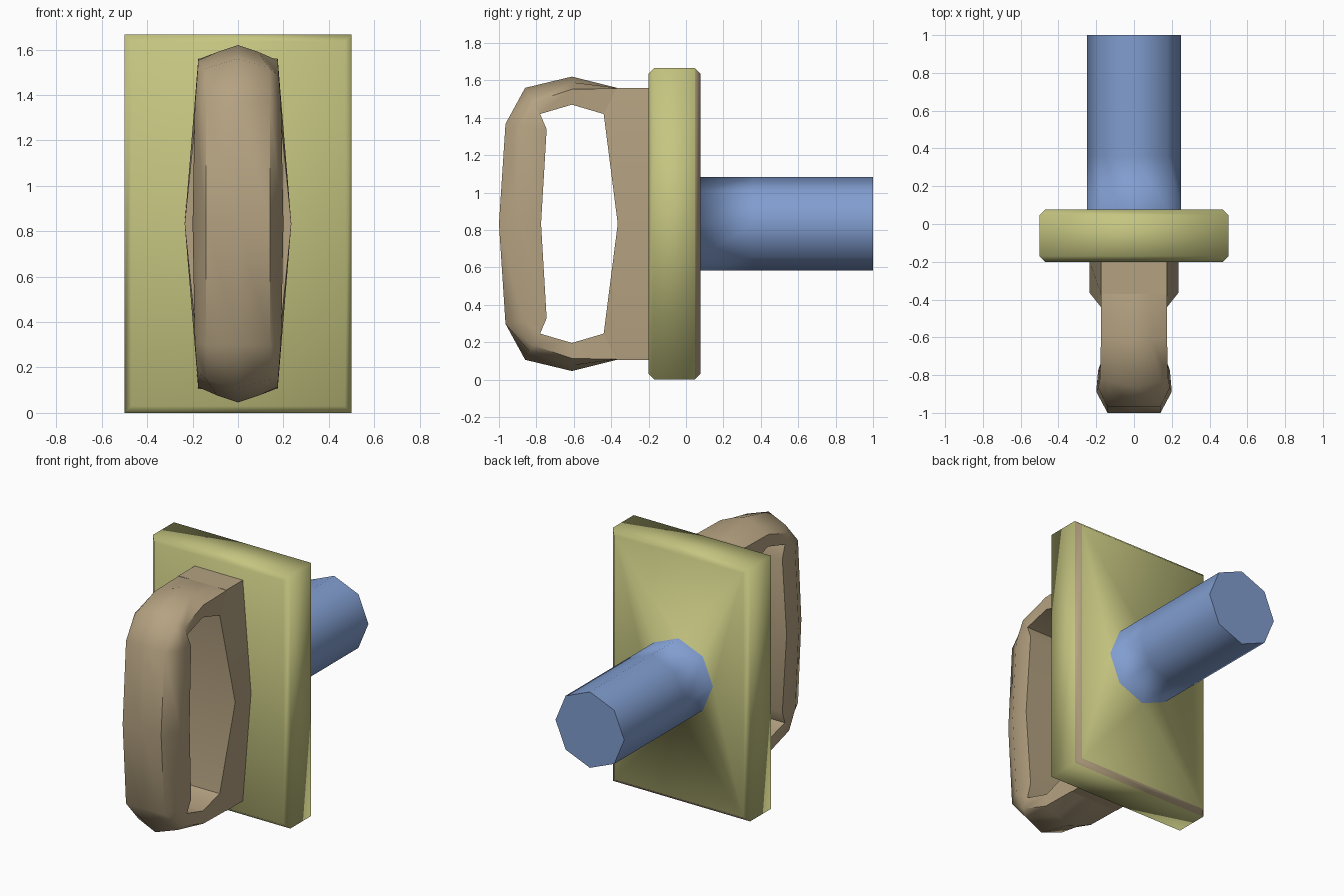
import bpy, bmesh, math

cube = bpy.data.objects.get("Cube")
if cube:
    bpy.data.objects.remove(cube, do_unlink=True)

MID = 0.833  # height of the horizontal mirror plane


def material(name, rgb):
    m = bpy.data.materials.new(name)
    m.use_nodes = True
    m.diffuse_color = (*rgb, 1)
    m.node_tree.nodes["Principled BSDF"].inputs["Base Color"].default_value = (*rgb, 1)
    return m


green = material("olive green", (0.56, 0.56, 0.22))
blue = material("steel blue", (0.22, 0.34, 0.63))
tan = material("tan", (0.46, 0.36, 0.22))


def finish(bm, name, mats):
    bmesh.ops.recalc_face_normals(bm, faces=bm.faces)
    mesh = bpy.data.meshes.new(name)
    bm.to_mesh(mesh)
    bm.free()
    for m in mats:
        mesh.materials.append(m)
    obj = bpy.data.objects.new(name, mesh)
    bpy.context.collection.objects.link(obj)
    return obj


def smooth_by_angle(obj, degrees):
    bpy.ops.object.select_all(action='DESELECT')
    obj.select_set(True)
    bpy.context.view_layer.objects.active = obj
    bpy.ops.object.shade_smooth_by_angle(angle=math.radians(degrees))


def bridge(bm, a, b, mat=0):
    n = len(a)
    faces = [bm.faces.new((a[i], a[(i + 1) % n], b[(i + 1) % n], b[i])) for i in range(n)]
    for f in faces:
        f.material_index = mat
    return faces


# Backing plate with chamfered rims, and the rod growing out of its back
bm = bmesh.new()


def rect(y, inset):
    w, h = 0.5 - inset, MID - inset
    return [bm.verts.new((sx * w, y, MID + sz * h)) for sx, sz in ((1, 1), (-1, 1), (-1, -1), (1, -1))]


def octagon(y):
    return [bm.verts.new((0.25 * math.cos(i * math.pi / 4), y, MID + 0.25 * math.sin(i * math.pi / 4)))
            for i in range(8)]


rims = [rect(-0.2, 0.03), rect(-0.17, 0), rect(0.047, 0), rect(0.077, 0.03)]
bm.faces.new(rims[0])
for a, b in zip(rims, rims[1:]):
    rim_faces = bridge(bm, a, b)
rod = [octagon(0.077), octagon(0.36), octagon(1.0)]
back = rims[-1]
for k in range(4):
    o = [rod[0][(2 * k + j) % 8] for j in range(3)]
    bm.faces.new((back[k], o[0], o[1]))
    bm.faces.new((back[k], o[1], o[2]))
    bm.faces.new((back[k], o[2], back[(k + 1) % 4]))
for a, b in zip(rod, rod[1:]):
    bridge(bm, a, b, 1)
cap = bm.faces.new(rod[-1])
cap.material_index = 1
for f in bm.faces:
    f.smooth = True
for e in cap.edges:
    e.smooth = False
# Tan rear chamfer along the bottom and one side
for f in rim_faces:
    c = f.calc_center_median()
    if c.x > 0.3 or c.z < 0.3:
        f.material_index = 2
finish(bm, "plate_and_rod", [green, blue, tan])

# Handle base: a side outline with a wider waist, mirrored across x
bm = bmesh.new()
outline = [(-0.2, 0.727, 0.175), (-0.37, 0.727, 0.175), (-0.44, 0.587, 0.175), (-0.365, 0, 0.235)]
outline += [(y, -z, w) for y, z, w in reversed(outline[:3])] + [(-0.2, 0, 0.235)]
sides = [[bm.verts.new((s * w, y, MID + z)) for y, z, w in outline] for s in (1, -1)]
bridge(bm, *sides)
for v in sides:
    # upper and lower halves of each cheek
    bm.faces.new((v[0], v[1], v[2], v[3], v[7]))
    bm.faces.new((v[7], v[3], v[4], v[5], v[6]))
smooth_by_angle(finish(bm, "handle_base", [tan]), 30)

# Grip loop: each station has outer and inner points (y, height from the middle),
# then shoulder width and depth fraction, side width and fraction, inner width
stations = [
    ((-0.37, 0.727), (-0.44, 0.587), 0.09, 0.0, 0.175, 0.02, 0.175),
    ((-0.61, 0.787), (-0.61, 0.637), 0.09, 0.2, 0.175, 0.45, 0.17),
    ((-0.86, 0.727), (-0.78, 0.587), 0.14, 0.3, 0.18, 0.55, 0.175),
    ((-0.965, 0.535), (-0.745, 0.505), 0.14, 0.0, 0.19, 0.45, 0.18),
    ((-1.0, 0.0), (-0.775, 0.0), 0.14, 0.0, 0.2, 0.5, 0.19),
]
stations += [((o[0], -o[1]), (i[0], -i[1]), *rest) for o, i, *rest in reversed(stations[:4])]
bm = bmesh.new()
rings = []
for outer, inner, sw, sf, mw, mf, iw in stations:
    half = [(sw, sf), (mw, mf), (iw, 1.0)]
    section = [(0, 0)] + half + [(-x, t) for x, t in reversed(half)]
    rings.append([bm.verts.new((x, outer[0] + (inner[0] - outer[0]) * t,
                                MID + outer[1] + (inner[1] - outer[1]) * t)) for x, t in section])
for a, b in zip(rings, rings[1:]):
    bridge(bm, a, b)
bm.faces.new(rings[0])
bm.faces.new(rings[-1])
smooth_by_angle(finish(bm, "handle_grip", [tan]), 62)
